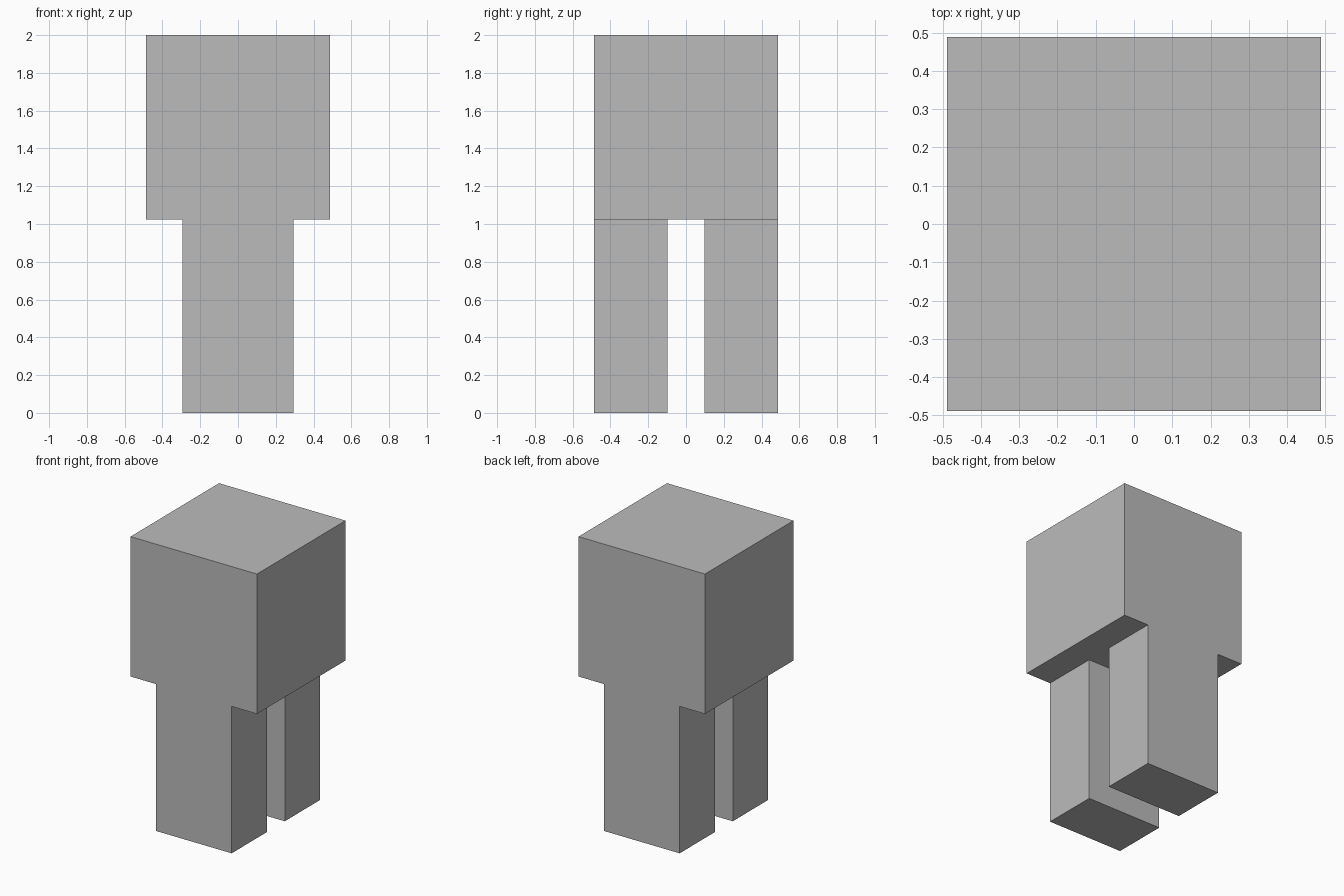
import bpy
import bmesh

cube = bpy.data.objects.get("Cube")
if cube:
    bpy.data.objects.remove(cube, do_unlink=True)

UNIT = 2 / 10.25            # proportion module: block is 5 units, legs 5.25 high
HALF = 2.5 * UNIT           # half width of the upper block
LEG_TOP = 5.25 * UNIT

grey = bpy.data.materials.new("plain grey")
grey.use_nodes = True
colour = (0.5, 0.5, 0.5, 1)
grey.diffuse_color = colour
grey.node_tree.nodes["Principled BSDF"].inputs["Base Color"].default_value = colour


def box(name, low, high, open_top=False):
    """Flat-shaded box between two corners, optionally without its top face."""
    bm = bmesh.new()
    bmesh.ops.create_cube(bm, size=1)
    for v in bm.verts:
        v.co = [low[i] if v.co[i] < 0 else high[i] for i in range(3)]
    bm.normal_update()
    if open_top:
        top = [f for f in bm.faces if f.normal.z > 0.9]
        bmesh.ops.delete(bm, geom=top, context='FACES_ONLY')
    mesh = bpy.data.meshes.new(name)
    bm.to_mesh(mesh)
    bm.free()
    mesh.materials.append(grey)
    obj = bpy.data.objects.new(name, mesh)
    bpy.context.collection.objects.link(obj)
    return obj


# Large upper block
box("upper_block", (-HALF, -HALF, LEG_TOP), (HALF, HALF, 2))

# Two wide legs, flush with the block's front and back
leg_x = 1.5 * UNIT
gap = 0.5 * UNIT
for name, y0, y1 in (("front_leg", -HALF, -gap), ("back_leg", gap, HALF)):
    box(name, (-leg_x, y0, 0), (leg_x, y1, LEG_TOP), open_top=True)
